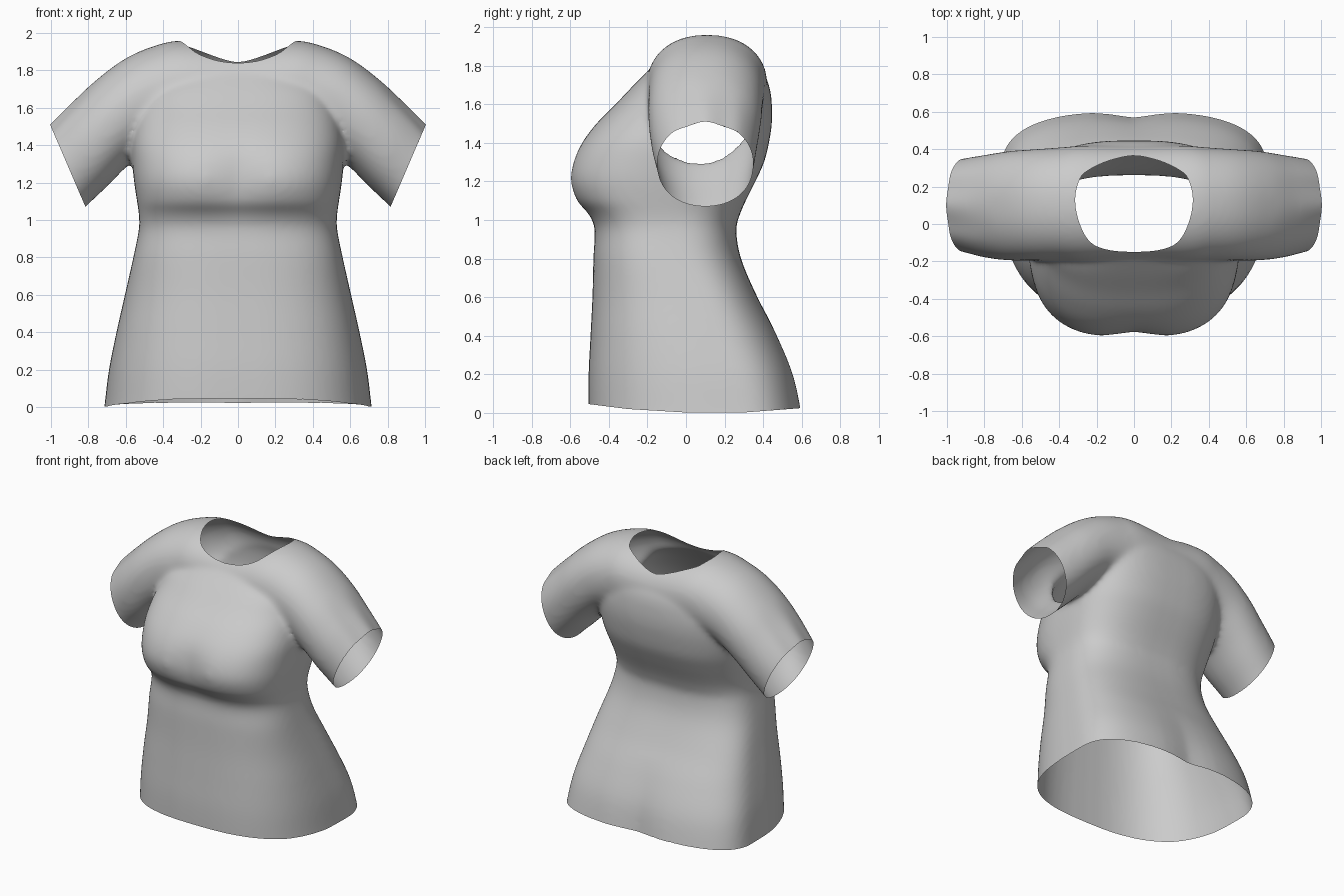
import bpy, bmesh, math
from mathutils import Vector, Matrix

if "Cube" in bpy.data.objects:
    bpy.data.objects.remove(bpy.data.objects["Cube"])


def make_material(name, color):
    mat = bpy.data.materials.new(name)
    mat.use_nodes = True
    mat.diffuse_color = color
    mat.node_tree.nodes["Principled BSDF"].inputs["Base Color"].default_value = color
    return mat


cloth = make_material("grey cloth", (0.6, 0.6, 0.6, 1))
SEGMENTS = 64


def smooth_rows(rows, steps=6):
    """Resample a list of rows with a Catmull-Rom spline."""
    out = []
    for i in range(len(rows) - 1):
        quad = [rows[max(i - 1, 0)], rows[i], rows[i + 1], rows[min(i + 2, len(rows) - 1)]]
        for s in range(steps):
            t = s / steps
            out.append([b + t / 2 * (c - a + t * (2*a - 5*b + 4*c - d + t * (3*(b - c) + d - a)))
                        for a, b, c, d in zip(*quad)])
    return out + [list(rows[-1])]


def power(value, n):
    return math.copysign(abs(value) ** (2 / n), value)


def loft(bm, sections):
    """Skin closed rings of points and cap both ends."""
    rings = [[bm.verts.new(p) for p in sec] for sec in sections]
    for a, b in zip(rings, rings[1:]):
        for i in range(len(a)):
            j = (i + 1) % len(a)
            bm.faces.new((a[i], a[j], b[j], b[i]))
    bm.faces.new(rings[0])
    bm.faces.new(rings[-1])


def add_object(name, bm, cut=False):
    bmesh.ops.recalc_face_normals(bm, faces=bm.faces)
    mesh = bpy.data.meshes.new(name)
    for face in bm.faces:
        face.material_index = int(cut)
    bm.to_mesh(mesh)
    bm.free()
    mesh.materials.append(cloth)
    mesh.materials.append(cloth)   # second slot marks cut faces, removed later
    obj = bpy.data.objects.new(name, mesh)
    bpy.context.scene.collection.objects.link(obj)
    obj.hide_render = cut
    return obj


# Torso: height, half width, front, back, depth of the widest line
TORSO = [
    (-.1, .73, -.5, .62, .25), (0, .715, -.505, .605, .25), (.2, .69, -.505, .56, .2),
    (.4, .65, -.495, .475, .12), (.6, .605, -.485, .37, .05), (.8, .56, -.48, .285, -.05),
    (.95, .53, -.475, .26, -.08), (1.03, .53, -.51, .28, -.1), (1.1, .54, -.575, .31, -.1),
    (1.2, .555, -.61, .36, -.08), (1.3, .565, -.595, .405, -.04), (1.4, .57, -.545, .43, 0),
    (1.5, .56, -.465, .445, .05), (1.6, .54, -.365, .445, .1), (1.7, .5, -.27, .43, .1),
    (1.8, .36, -.17, .38, .1)]


def torso_section(row):
    z, width, front, back, mid = row
    pts = []
    for i in range(SEGMENTS):
        a = math.tau * i / SEGMENTS
        x = width * power(math.cos(a), 2.8)
        s = power(math.sin(a), 2.8)
        y = mid + s * ((back - mid) if s > 0 else (mid - front))
        # Hollow between the bust and along the lower back
        hollow = math.exp(-(x / .13) ** 2)
        if s < 0:
            y += .035 * hollow * math.exp(-((z - 1.22) / .16) ** 2)
        else:
            y -= .035 * hollow * max(0, 1 - z / .5)
        pts.append((x, y, z))
    return pts


# Shoulders and sleeves: top x z, bottom x z, front, back
SLEEVE = [
    (0, 1.95, 0, 1.42, -.2, .42), (.3, 1.96, .22, 1.45, -.2, .42),
    (.45, 1.93, .32, 1.43, -.195, .41), (.6, 1.865, .46, 1.39, -.195, .4),
    (.75, 1.755, .58, 1.3, -.195, .39), (.88, 1.63, .7, 1.18, -.18, .37),
    (1, 1.505, .815, 1.07, -.15, .35), (1.1, 1.39, .915, .96, -.13, .33)]


def sleeve_section(row):
    tx, tz, bx, bz, front, back = row
    top, bottom = Vector((tx, 0, tz)), Vector((bx, 0, bz))
    pts = []
    for i in range(SEGMENTS):
        a = math.tau * i / SEGMENTS
        up, side = power(math.cos(a), 2.15), power(math.sin(a), 2.15)
        p = (top + bottom) / 2 + (top - bottom) / 2 * up
        p.y = (front + back) / 2 + side * (back - front) / 2
        # Soft gathers on the top of the cuff
        fold = max(0, abs(tx) - .75) * max(0, up) ** 3
        p.z += .05 * fold * math.cos(8 * a)
        pts.append(p)
    return pts


bm = bmesh.new()
loft(bm, [torso_section(r) for r in smooth_rows(TORSO)])
mirrored = [(-r[0], r[1], -r[2], *r[3:]) for r in SLEEVE[:0:-1]]
loft(bm, [sleeve_section(r) for r in smooth_rows(mirrored + SLEEVE)])
shirt = add_object("shirt", bm)

# Neck opening cutter
NECK = [(0, -.15), (.13, -.14), (.23, -.1), (.29, 0), (.315, .13),
        (.29, .24), (.24, .29), (.13, .34), (0, .365)]
outline = NECK + [(-x, y) for x, y in NECK[-2:0:-1]]
outline = smooth_rows(outline + outline[:1], 4)[:-1]
bm = bmesh.new()
loft(bm, [[(x, y, z) for x, y in outline] for z in (1.65, 2.2)])
cutters = [add_object("neck_cutter", bm, True)]

# Hem cutter, lifted at the front and back
HEM = [(-.8, .06), (-.5, .045), (-.3, .02), (0, .002), (.3, .002), (.6, .025), (.8, .03),
       (.8, -.4), (-.8, -.4)]
bm = bmesh.new()
loft(bm, [[(x, y, z) for y, z in HEM] for x in (-1, 1)])
cutters.append(add_object("hem_cutter", bm, True))

# Cuff cutters
for side in (-1, 1):
    bm = bmesh.new()
    place = (Matrix.Translation((side * 1.184, .1, 1.168))
             @ Matrix.Rotation(side * .406, 4, 'Y') @ Matrix.Diagonal((.6, 1, .8, 1)))
    bmesh.ops.create_cube(bm, size=1, matrix=place)
    cutters.append(add_object("cuff_cutter", bm, True))

# Blend the volumes into one skin, then cut the openings
remesh = shirt.modifiers.new("blend", 'REMESH')
remesh.mode = 'VOXEL'
remesh.voxel_size = .017
soften = shirt.modifiers.new("soften", 'SMOOTH')
soften.factor = .5
soften.iterations = 14
for cutter in cutters:
    cut = shirt.modifiers.new(cutter.name, 'BOOLEAN')
    cut.operation = 'DIFFERENCE'
    cut.solver = 'EXACT'
    cut.object = cutter

graph = bpy.context.evaluated_depsgraph_get()
mesh = bpy.data.meshes.new_from_object(shirt.evaluated_get(graph))
shirt.modifiers.clear()
shirt.data = mesh
for cutter in cutters:
    bpy.data.objects.remove(cutter)

# Drop the cut faces to leave an open cloth shell
bm = bmesh.new()
bm.from_mesh(mesh)
bmesh.ops.delete(bm, geom=[f for f in bm.faces if f.material_index == 1], context='FACES')
bmesh.ops.remove_doubles(bm, verts=bm.verts, dist=.002)
bm.to_mesh(mesh)
bm.free()
mesh.materials.clear()
mesh.materials.append(cloth)
mesh.shade_smooth()
